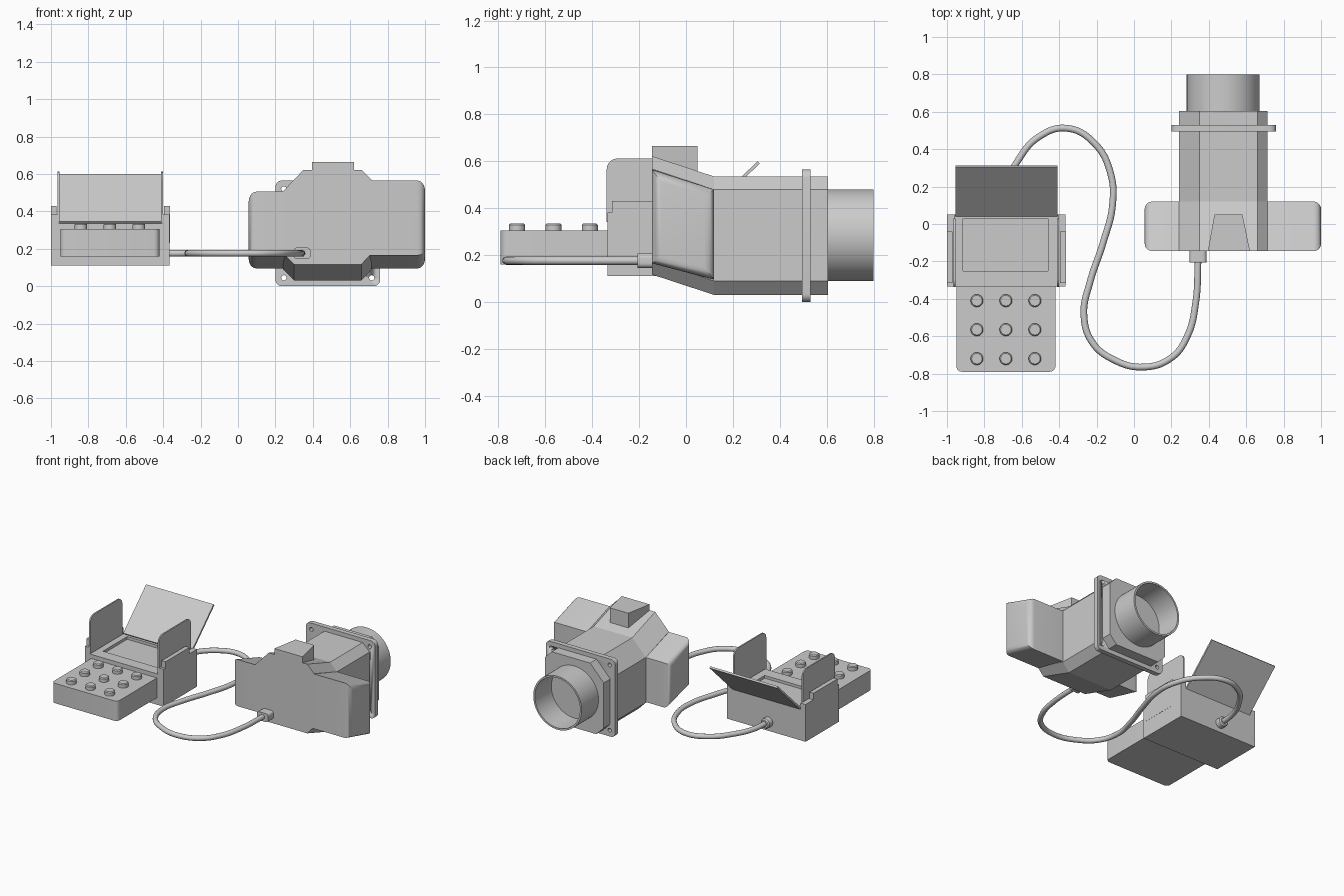
import bpy, bmesh, math
from mathutils import Vector

if "Cube" in bpy.data.objects:
    bpy.data.objects.remove(bpy.data.objects["Cube"])

grey = bpy.data.materials.new("light_grey")
grey.diffuse_color = (0.6, 0.6, 0.6, 1)
grey.use_nodes = True
grey.node_tree.nodes["Principled BSDF"].inputs["Base Color"].default_value = grey.diffuse_color


def finish(name, bm, smooth=False):
    bmesh.ops.recalc_face_normals(bm, faces=bm.faces)
    me = bpy.data.meshes.new(name)
    bm.to_mesh(me)
    bm.free()
    me.materials.append(grey)
    ob = bpy.data.objects.new(name, me)
    bpy.context.collection.objects.link(ob)
    if smooth:
        activate(ob)
        bpy.ops.object.shade_smooth_by_angle(angle=math.radians(35))
    return ob


def activate(ob):
    bpy.ops.object.select_all(action='DESELECT')
    ob.select_set(True)
    bpy.context.view_layer.objects.active = ob


def loft(name, rings, bevel=0, pick=None):
    """Closed solid through equal-length rings; pick(edge) selects bevelled edges."""
    bm = bmesh.new()
    vs = [[bm.verts.new(p) for p in r] for r in rings]
    n = len(vs[0])
    for a, b in zip(vs, vs[1:]):
        for i in range(n):
            bm.faces.new((a[i], a[(i + 1) % n], b[(i + 1) % n], b[i]))
    bm.faces.new(vs[0])
    bm.faces.new(vs[-1][::-1])
    if bevel:
        edges = [e for e in bm.edges if pick(e)]
        bmesh.ops.bevel(bm, geom=edges, offset=bevel, segments=5,
                        profile=0.5, affect='EDGES')
    return finish(name, bm, bevel > 0)


def box(name, x0, x1, y0, y1, z0, z1, bevel=0, pick=None):
    ring = lambda z: [(x0, y0, z), (x1, y0, z), (x1, y1, z), (x0, y1, z)]
    return loft(name, [ring(z0), ring(z1)], bevel, pick)


def along(axis):
    """Selects edges parallel to an axis."""
    def f(e):
        d = e.verts[0].co - e.verts[1].co
        return abs(d[axis]) > 0.99 * d.length
    return f


def lathe(name, profile, center, axis, steps=48):
    """Revolve (radius, distance) points round an axis."""
    bm = bmesh.new()
    vs = [bm.verts.new((r, 0, h)) for r, h in profile]
    es = [bm.edges.new(p) for p in zip(vs, vs[1:])]
    bmesh.ops.spin(bm, geom=vs + es, cent=(0, 0, 0), axis=(0, 0, 1),
                   angle=2 * math.pi, steps=steps)
    bmesh.ops.remove_doubles(bm, verts=bm.verts, dist=1e-5)
    bmesh.ops.transform(bm, verts=bm.verts,
                        matrix=Vector(axis).to_track_quat('Z', 'Y').to_matrix().to_4x4())
    bmesh.ops.translate(bm, verts=bm.verts, vec=center)
    return finish(name, bm, True)


def cylinder(name, r, h, center, axis, steps=24, ease=0.0):
    return lathe(name, [(0, 0), (r, 0), (r, h - ease), (r - ease, h), (0, h)],
                 center, axis, steps)


def cut(ob, cutter):
    m = ob.modifiers.new("cut", 'BOOLEAN')
    m.object, m.solver = cutter, 'EXACT'
    activate(ob)
    bpy.ops.object.modifier_apply(modifier=m.name)
    bpy.data.objects.remove(cutter)


# control box with raised side walls and a recessed screen
base = box("control_box", -1.0, -0.365, -0.335, 0.05, 0.11, 0.335)
cut(base, box("screen_cutter", -0.915, -0.46, -0.25, 0.03, 0.315, 0.4))
for side, xa, xb, s in (("left", -1.0, -0.96, 1), ("right", -0.365, -0.405, -1)):
    lo, hi = sorted((xa, xb))
    box(side + "_box_wall", lo, hi, -0.335, 0.05, 0.335, 0.382)
    lo, hi = sorted((xa - 0.001 * s, xa + 0.03 * s))
    box(side + "_bracket", lo, hi, -0.315, -0.04, 0.23, 0.43)
    lo, hi = sorted((xa + 0.036 * s, xa + 0.046 * s))
    box(side + "_sun_flap", lo, hi, -0.338, 0.03, 0.34, 0.612, 0.045,
        lambda e: along(0)(e) and e.verts[0].co.z > 0.5)

# tilted lid behind the screen
lid = [(0.05, 0.335), (0.314, 0.59), (0.305, 0.6), (0.041, 0.345)]
loft("screen_lid", [[(x, y, z) for y, z in lid] for x in (-0.955, -0.41)])

# keypad and its nine buttons
box("keypad", -0.95, -0.42, -0.79, -0.33, 0.16, 0.305, 0.03,
    lambda e: along(2)(e) and e.verts[0].co.y < -0.5)
for i in range(3):
    for j in range(3):
        cylinder("button", 0.034, 0.04, (-0.84 + 0.155 * i, -0.72 + 0.155 * j, 0.295),
                 (0, 0, 1), 20, 0.006)

# cable between the two units
cu = bpy.data.curves.new("cable", 'CURVE')
cu.dimensions, cu.bevel_depth, cu.bevel_resolution = '3D', 0.018, 4
cu.resolution_u = 10
path = [(-0.70, 0.06), (-0.685, 0.2), (-0.62, 0.34), (-0.51, 0.465), (-0.36, 0.512),
        (-0.21, 0.43), (-0.125, 0.27), (-0.115, 0.1), (-0.165, -0.1), (-0.235, -0.31),
        (-0.268, -0.48), (-0.225, -0.63), (-0.11, -0.725), (0.05, -0.765),
        (0.2, -0.715), (0.285, -0.6), (0.33, -0.42), (0.343, -0.18)]
sp = cu.splines.new('BEZIER')
sp.bezier_points.add(len(path) - 1)
for bp, (x, y) in zip(sp.bezier_points, path):
    bp.co = (x, y, 0.176)
    bp.handle_left_type = bp.handle_right_type = 'AUTO'
cu.use_fill_caps = True
cu.materials.append(grey)
cable = bpy.data.objects.new("cable", cu)
bpy.context.collection.objects.link(cable)
cylinder("box_cable_plug", 0.036, 0.05, (-0.70, 0.045, 0.176), (0, 1, 0), 20, 0.008)
box("housing_cable_plug", 0.297, 0.388, -0.207, -0.14, 0.145, 0.207, 0.02, along(1))

# housing body: eight-sided section, sheared upward at the front
section = [(0.30, 0.03), (0.66, 0.03), (0.715, 0.09), (0.715, 0.48),
           (0.66, 0.535), (0.35, 0.535), (0.24, 0.42), (0.24, 0.09)]
loft("housing_body", [[(x, y, z + dz) for x, z in section]
                      for y, dz in ((-0.145, 0.087), (0.12, 0), (0.605, 0))])

# side wings, following the same shear, with rounded outer ends
for name, xin, xout, top in (("left_wing", 0.30, 0.057, 0.42), ("right_wing", 0.66, 1.0, 0.48)):
    ring = lambda x: [(x, -0.145, 0.165), (x, 0.12, 0.095),
                      (x, 0.12, top), (x, -0.145, top + 0.085)]
    loft(name, [ring(xin), ring(xout)], 0.04,
         lambda e: all(abs(v.co.x - xout) < 1e-4 for v in e.verts))

# tapered block on top
loft("top_block", [[(0.395, -0.145, z), (0.62, -0.145, z), (0.58, 0.05, z), (0.43, 0.05, z)]
                   for z in (0.54, 0.665)])

# mounting flange with four screw holes
flange = box("mounting_flange", 0.2, 0.76, 0.495, 0.53, 0.0, 0.565, 0.035, along(1))
for x in (0.245, 0.715):
    for z in (0.045, 0.52):
        cut(flange, cylinder("hole_cutter", 0.014, 0.2, (x, 0.42, z), (0, 1, 0), 16))

# open lens tube
lathe("lens_tube", [(0, 0), (0.195, 0), (0.195, 0.21), (0.182, 0.21), (0.182, 0.02), (0, 0.02)],
      (0.477, 0.59, 0.285), (0, 1, 0), 64)
